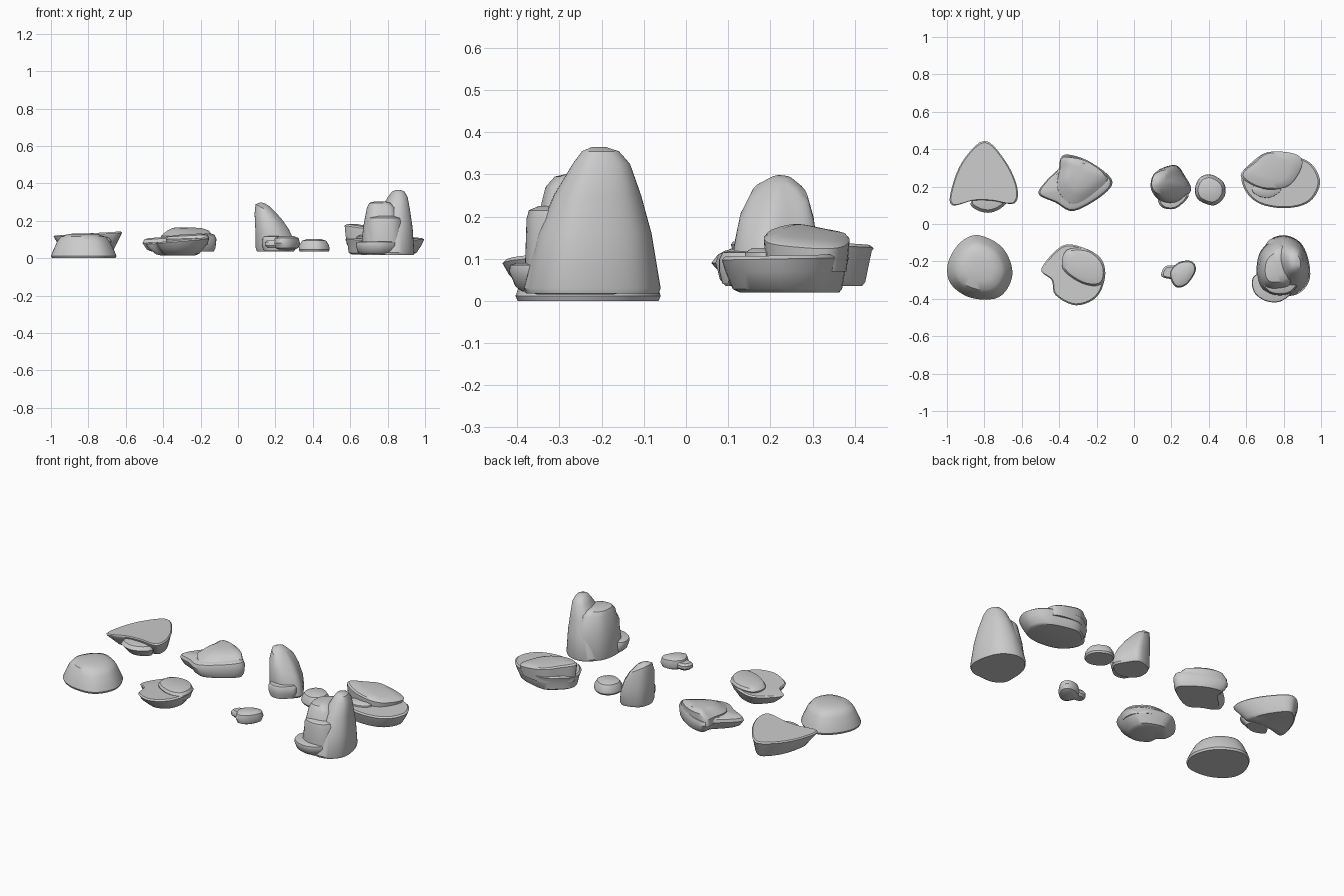
import bpy, bmesh
from mathutils import Vector


def smooth_loop(pts, n=5):
    """Closed Catmull-Rom curve through the control points."""
    p = [Vector(q) for q in pts]
    out = []
    for i in range(len(p)):
        a, b, c, d = (p[(i + k - 1) % len(p)] for k in range(4))
        for s in range(n):
            t = s / n
            out.append(0.5 * (2 * b + (c - a) * t + (2 * a - 5 * b + 4 * c - d) * t * t
                              + (3 * b - a - 3 * c + d) * t ** 3))
    return out


def rock(name, outline, rings, tilt=(0, 0)):
    """Loft the outline through rings (scale, z, dx, dy); tilt grows from base to top."""
    loop = smooth_loop(outline)
    c = sum(loop, Vector((0, 0))) / len(loop)
    z0, z1 = rings[0][1], rings[-1][1]
    bm = bmesh.new()
    layers = []
    for s, z, dx, dy in rings:
        w = (z - z0) / (z1 - z0)
        layer = []
        for q in loop:
            o = (q - c) * s + Vector((dx, dy))
            layer.append(bm.verts.new((c.x + o.x, c.y + o.y,
                                       z + w * (o.x * tilt[0] + o.y * tilt[1]))))
        layers.append(layer)
    n = len(loop)
    for a, b in zip(layers, layers[1:]):
        for i in range(n):
            bm.faces.new((a[i], a[(i + 1) % n], b[(i + 1) % n], b[i]))
    bm.faces.new(layers[0][::-1])
    bm.faces.new(layers[-1])
    bmesh.ops.recalc_face_normals(bm, faces=bm.faces)
    me = bpy.data.meshes.new(name)
    bm.to_mesh(me)
    bm.free()
    ob = bpy.data.objects.new(name, me)
    bpy.context.collection.objects.link(ob)
    bpy.ops.object.select_all(action='DESELECT')
    ob.select_set(True)
    bpy.context.view_layer.objects.active = ob
    bpy.ops.object.shade_smooth_by_angle(angle=0.6)
    return ob


# Back left: flat-topped triangular rock with small front lump
rock("wedge_rock", [(-.8, .445), (-.69, .34), (-.625, .2), (-.64, .11), (-.76, .125),
                    (-.86, .125), (-.97, .1), (-.98, .17), (-.92, .33)],
     [(.66, .035, 0, .05), (.76, .045, 0, .035), (.98, .118, 0, 0), (1, .125, 0, 0),
      (.96, .132, 0, 0)], (.06, 0))
rock("wedge_rock_lump", [(-.87, .12), (-.85, .08), (-.78, .06), (-.71, .085), (-.68, .14), (-.78, .22)],
     [(.75, .04, 0, .03), (1, .09, 0, 0), (.9, .11, 0, .01), (.6, .115, 0, .02)])

# Front left: faceted dome
rock("dome_rock", [(-.83, -.06), (-.7, -.13), (-.65, -.27), (-.72, -.39), (-.87, -.395),
                   (-.98, -.32), (-.995, -.21), (-.93, -.1)],
     [(.97, 0, 0, 0), (1, .012, 0, 0), (.95, .035, 0, 0), (.8, .09, 0, 0),
      (.68, .115, 0, 0), (.45, .128, 0, .005), (.2, .133, 0, .01)])

# Back second: low rock with ridge and sloping left end
rock("ridge_rock", [(-.375, .37), (-.25, .34), (-.12, .24), (-.16, .16), (-.32, .07),
                    (-.42, .115), (-.51, .16), (-.47, .23), (-.4, .3)],
     [(.84, .035, .02, 0), (.93, .05, .01, 0), (1, .09, 0, 0), (.95, .11, 0, 0), (.85, .118, 0, 0)],
     (.08, 0))
rock("ridge_rock_top", [(-.38, .36), (-.25, .335), (-.13, .24), (-.19, .165), (-.32, .1), (-.41, .18), (-.4, .29)],
     [(1, .08, 0, 0), (.97, .12, 0, 0), (.78, .147, .01, .02), (.55, .16, .01, .03),
      (.25, .163, 0, .04)], (0, .03))

# Front second: shallow dish with a lens on top
rock("dish_rock", [(-.39, -.12), (-.29, -.12), (-.18, -.18), (-.155, -.28), (-.2, -.39),
                   (-.31, -.435), (-.42, -.38), (-.44, -.3), (-.495, -.24)],
     [(.55, .015, 0, .01), (.68, .022, 0, .01), (.9, .06, 0, 0), (1, .088, 0, 0), (.95, .096, 0, 0)],
     (.1, 0))
rock("dish_rock_lens", [(-.36, -.14), (-.24, -.14), (-.16, -.22), (-.17, -.32), (-.27, -.32), (-.38, -.24)],
     [(.9, .07, 0, 0), (1, .105, 0, 0), (.9, .12, 0, 0), (.6, .128, 0, 0)], (.06, 0))

# Back third: slanted upright stone, foot and pebble
rock("upright_stone", [(.095, .19), (.12, .28), (.22, .315), (.27, .26), (.305, .18), (.23, .115), (.14, .125)],
     [(.93, .035, 0, 0), (1, .05, 0, 0), (.97, .13, -.005, 0), (.86, .19, -.02, .003),
      (.66, .23, -.035, .01), (.36, .25, -.04, .015), (.15, .258, -.04, .015)], (-.65, 0))
rock("upright_stone_foot", [(.13, .14), (.15, .09), (.21, .08), (.26, .11), (.29, .16), (.2, .2)],
     [(.85, .04, 0, 0), (1, .07, 0, 0), (1, .1, 0, 0), (.85, .115, 0, 0), (.5, .118, 0, 0)])
rock("pebble", [(.325, .18), (.35, .245), (.41, .265), (.48, .22), (.485, .15), (.43, .1), (.35, .125)],
     [(.93, .035, 0, 0), (1, .045, 0, 0), (.95, .07, 0, 0), (.78, .093, 0, 0), (.45, .102, 0, 0)])

# Front third: small paired stones
rock("small_stone", [(.19, -.26), (.24, -.205), (.31, -.2), (.33, -.25), (.28, -.325), (.22, -.335)],
     [(.6, .045, 0, 0), (.88, .055, 0, 0), (1, .08, 0, 0), (.9, .107, 0, 0), (.55, .118, 0, 0)])
rock("small_stone_side", [(.145, -.27), (.17, -.225), (.23, -.23), (.25, -.29), (.17, -.29)],
     [(.7, .055, 0, 0), (1, .068, 0, 0), (1, .085, 0, 0), (.75, .097, 0, 0)])

# Back right: oval dish with a rising slab
rock("oval_rock", [(.575, .26), (.6, .17), (.68, .105), (.82, .085), (.94, .12), (.995, .22),
                   (.95, .32), (.85, .365), (.72, .385), (.63, .33)],
     [(.78, .02, -.01, .01), (.86, .028, -.01, .005), (.94, .07, 0, 0), (1, .1, 0, 0), (.95, .108, 0, 0)],
     (.0, .02))
rock("oval_rock_slab", [(.57, .26), (.64, .33), (.72, .385), (.86, .375), (.9, .32),
                        (.84, .215), (.75, .185), (.65, .2)],
     [(.93, .07, 0, 0), (.98, .12, 0, 0), (1, .148, 0, 0), (.93, .156, 0, 0), (.6, .163, 0, 0)], (-.18, 0))
rock("oval_rock_step", [(.63, .19), (.66, .15), (.73, .14), (.79, .19), (.7, .25)],
     [(1, .08, 0, 0), (.95, .115, 0, 0), (.6, .125, 0, 0)])

# Front right: tall tower made of a peak, shoulder, front ledge and foot
rock("tower_peak", [(.8, -.06), (.89, -.1), (.935, -.2), (.935, -.31), (.86, -.38), (.75, -.36), (.69, -.22), (.71, -.1)],
     [(.97, .018, 0, 0), (1, .03, 0, 0), (.83, .16, .012, .005), (.64, .25, .022, .01),
      (.42, .325, .035, .018), (.27, .355, .037, .015), (.1, .365, .035, .01)])
rock("tower_shoulder", [(.79, -.065), (.87, -.14), (.87, -.33), (.78, -.375), (.69, -.36), (.655, -.27), (.68, -.14)],
     [(.97, .018, 0, 0), (1, .03, 0, 0), (.86, .17, 0, 0), (.68, .27, 0, 0),
      (.52, .295, -.005, 0), (.25, .303, -.005, 0)])
rock("tower_ledge", [(.69, -.3), (.71, -.36), (.78, -.38), (.85, -.36), (.88, -.29), (.78, -.22)],
     [(1.05, .02, 0, 0), (1.02, .1, 0, 0), (.97, .195, 0, 0), (.88, .215, 0, 0), (.5, .225, 0, 0)])
rock("tower_foot", [(.64, -.28), (.64, -.36), (.7, -.41), (.78, -.415), (.85, -.36), (.85, -.28), (.74, -.25)],
     [(.8, .022, 0, .015), (.92, .035, 0, .008), (1, .07, 0, 0), (.97, .085, 0, 0), (.8, .09, 0, 0)])
